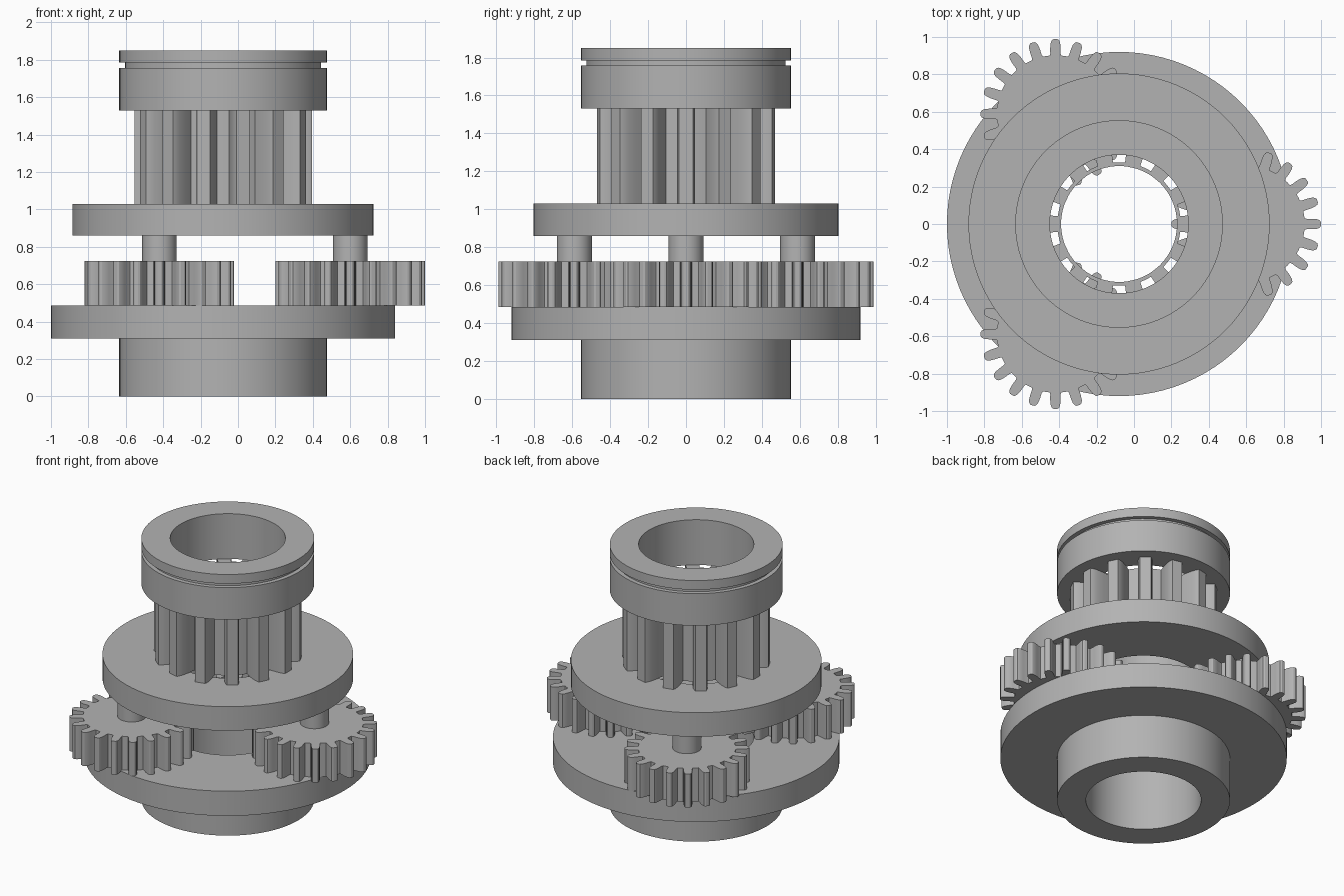
import bpy
import bmesh
from math import sin, cos, radians, pi

default = bpy.data.objects.get("Cube")
if default:
    bpy.data.objects.remove(default, do_unlink=True)

GREY = (0.45, 0.45, 0.45, 1)
steel = bpy.data.materials.new("machined grey")
steel.use_nodes = True
steel.diffuse_color = GREY
steel.node_tree.nodes["Principled BSDF"].inputs["Base Color"].default_value = GREY

AXIS_X = -0.08      # main shaft axis
BORE = 0.37
SEGMENTS = 96


def finish(name, bm, x, y):
    bmesh.ops.recalc_face_normals(bm, faces=bm.faces)
    mesh = bpy.data.meshes.new(name)
    bm.to_mesh(mesh)
    bm.free()
    mesh.materials.append(steel)
    obj = bpy.data.objects.new(name, mesh)
    obj.location = (x, y, 0)
    bpy.context.collection.objects.link(obj)
    bpy.ops.object.select_all(action="DESELECT")
    obj.select_set(True)
    bpy.context.view_layer.objects.active = obj
    bpy.ops.object.shade_smooth_by_angle(angle=radians(25))
    return obj


def lathe(name, profile, x=AXIS_X, y=0):
    """Revolve a closed (radius, height) profile into a ring."""
    bm = bmesh.new()
    rings = []
    for i in range(SEGMENTS):
        a = 2 * pi * i / SEGMENTS
        rings.append([bm.verts.new((r * cos(a), r * sin(a), z)) for r, z in profile])
    n = len(profile)
    for i in range(SEGMENTS):
        p, q = rings[i], rings[(i + 1) % SEGMENTS]
        for k in range(n):
            m = (k + 1) % n
            bm.faces.new((p[k], q[k], q[m], p[m]))
    return finish(name, bm, x, y)


def gear(name, teeth, half_tooth, z0, z1, x, y, bore=None):
    """Extrude a toothed outline; half_tooth lists (radius, half angle) root to tip."""
    pitch = 360 / teeth
    root = half_tooth[0][0]
    outline = []
    for t in range(teeth):
        side = [(r, -a) for r, a in half_tooth]
        side += [(r, a) for r, a in reversed(half_tooth)]
        side.append((root, pitch / 2))
        outline += [(r, radians(a + t * pitch)) for r, a in side]
    bm = bmesh.new()

    def loop(points, z):
        return [bm.verts.new((r * cos(a), r * sin(a), z)) for r, a in points]

    def band(p, q):
        for i in range(len(p)):
            j = (i + 1) % len(p)
            bm.faces.new((p[i], p[j], q[j], q[i]))

    low, high = loop(outline, z0), loop(outline, z1)
    band(low, high)
    if bore:
        inner = [(bore, a) for r, a in outline]
        in_low, in_high = loop(inner, z0), loop(inner, z1)
        band(in_low, in_high)
        band(low, in_low)
        band(high, in_high)
    else:
        bm.faces.new(low)
        bm.faces.new(high)
    return finish(name, bm, x, y)


def cylinder(name, r, z0, z1, x, y):
    bm = bmesh.new()
    bmesh.ops.create_cone(bm, cap_ends=True, segments=48, radius1=r, radius2=r,
                          depth=z1 - z0)
    bmesh.ops.translate(bm, verts=bm.verts, vec=(0, 0, (z0 + z1) / 2))
    return finish(name, bm, x, y)


# Lower carrier: hub and wide disk
lathe("lower_carrier", [(BORE, 0), (0.555, 0), (0.555, 0.31), (0.92, 0.31),
                        (0.92, 0.485), (BORE, 0.485)])

# Upper carrier disk
lathe("upper_disk", [(BORE, 0.86), (0.805, 0.86), (0.805, 1.03), (BORE, 1.03)])

# Splined shaft
gear("splined_shaft", 14,
     [(0.33, 7.3), (0.38, 7.0), (0.43, 6.2), (0.46, 5.2), (0.476, 4.3)],
     1.03, 1.53, AXIS_X, 0, bore=0.31)

# Top collar with a snap ring groove
lathe("top_collar", [(BORE, 1.53), (0.555, 1.53), (0.555, 1.757), (0.525, 1.757),
                     (0.525, 1.785), (0.555, 1.785), (0.555, 1.85), (BORE, 1.85)])

# Three planet gears on posts
for k in range(3):
    a = 2 * pi * k / 3
    x, y = AXIS_X + 0.68 * cos(a), 0.68 * sin(a)
    gear(f"planet_gear_{k + 1}", 20,
         [(0.313, 5.6), (0.325, 4.9), (0.355, 4.5), (0.38, 3.8), (0.394, 2.8), (0.4, 1.4)],
         0.485, 0.723, x, y)
    cylinder(f"planet_post_{k + 1}", 0.092, 0.723, 0.86, x, y)
